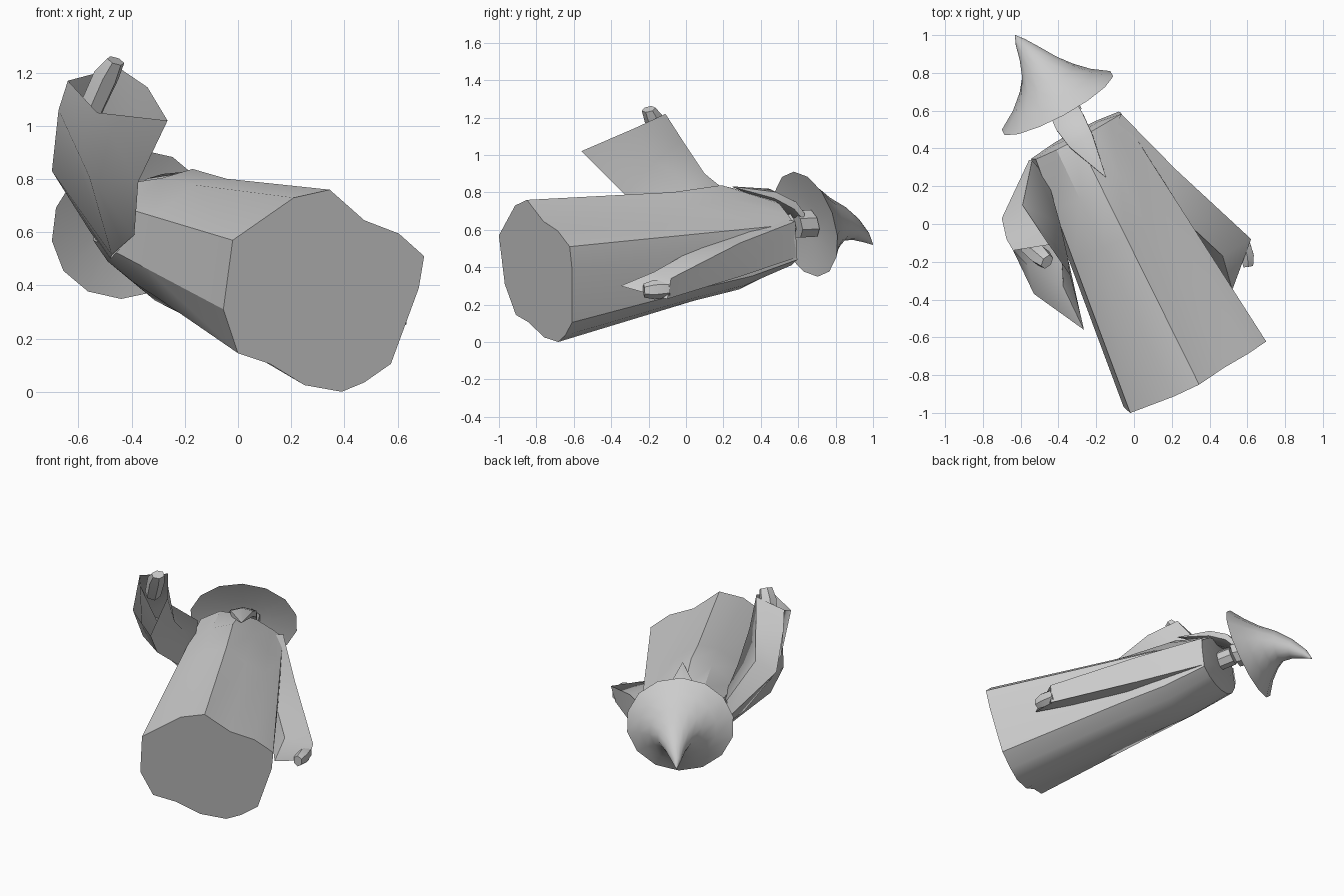
import bpy, bmesh, math
from mathutils import Vector

cube = bpy.data.objects.get("Cube")
if cube:
    bpy.data.objects.remove(cube, do_unlink=True)

grey = bpy.data.materials.new("plain grey")
grey.use_nodes = True
COLOUR = (0.6, 0.6, 0.6, 1)
grey.diffuse_color = COLOUR
grey.node_tree.nodes["Principled BSDF"].inputs["Base Color"].default_value = COLOUR


def loft(name, rings, cap_end=True, angle=30):
    """Skin a list of equal-length point rings."""
    bm = bmesh.new()
    rows = [[bm.verts.new(p) for p in ring] for ring in rings]
    n = len(rows[0])
    for a, b in zip(rows, rows[1:]):
        for i in range(n):
            j = (i + 1) % n
            bm.faces.new((a[i], a[j], b[j], b[i]))
    bm.faces.new(rows[0][::-1])
    if cap_end:
        bm.faces.new(rows[-1])
    bmesh.ops.recalc_face_normals(bm, faces=bm.faces)
    mesh = bpy.data.meshes.new(name)
    bm.to_mesh(mesh)
    bm.free()
    obj = bpy.data.objects.new(name, mesh)
    bpy.context.collection.objects.link(obj)
    mesh.materials.append(grey)
    bpy.ops.object.select_all(action='DESELECT')
    obj.select_set(True)
    bpy.context.view_layer.objects.active = obj
    bpy.ops.object.shade_smooth_by_angle(angle=math.radians(angle))


def oval(centre, normal, ru, rv, sides):
    """Ring of points around a centre, with its v axis leaning upward."""
    n = Vector(normal).normalized()
    u = n.cross(Vector((0, 0, 1))).normalized()
    v = u.cross(n)
    steps = [2 * math.pi * (i + 0.5) / sides for i in range(sides)]
    return [Vector(centre) + u * ru * math.cos(t) + v * rv * math.sin(t) for t in steps]


def tube(name, stations, sides, angle=30):
    """Loft of ovals; each station is (centre, normal, ru, rv)."""
    loft(name, [oval(*s, sides) for s in stations], angle=angle)


# Robe: hem and shoulder outlines on slanted planes, closed by a low collar
def slanted(points, offset, lean):
    return [Vector((x, offset + 0.51 * x - lean * z, z)) for x, z in points]

hem = slanted([(-.02, .57), (.21, .73), (.345, .76), (.475, .645), (.605, .595),
               (.70, .51), (.68, .39), (.575, .105), (.475, .035), (.39, 0),
               (.25, .025), (.12, .105), (0, .145), (-.055, .31)], -.882, .19)
shoulders = slanted([(-.52, .72), (-.41, .785), (-.30, .77), (-.21, .74), (-.13, .68),
                     (-.07, .63), (-.07, .55), (-.08, .44), (-.15, .41), (-.23, .40),
                     (-.33, .41), (-.42, .44), (-.49, .49), (-.545, .57)], .68, .1)
lift = [0, .03, .07, .04, 0, 0, 0, -.02, -.03, -.04, -.04, -.03, -.01, 0]

def between(t, strength):
    return [a.lerp(b, t) + Vector((0, 0, h * strength))
            for a, b, h in zip(hem, shoulders, lift)]

nape = Vector((-.33, .495, .61))
collar = [p.lerp(nape, .45) for p in shoulders]
loft("robe", [hem, between(.6, .5), between(.8, 1), shoulders, collar])

# Right sleeve, raised with a pointed open cuff
loft("right_sleeve", [
    [(-.41, .16, .56), (-.48, .24, .50), (-.555, .34, .60), (-.54, .335, .71), (-.46, .25, .68)],
    [(-.39, -.06, .59), (-.475, .05, .515), (-.70, .03, .83), (-.59, .10, .90), (-.39, .0, .79)],
    [(-.375, -.33, .79), (-.56, -.22, .81), (-.675, -.08, 1.06), (-.51, -.02, 1.08), (-.35, -.18, .95)],
    [(-.265, -.56, 1.02), (-.53, -.37, 1.05), (-.64, -.14, 1.17), (-.45, -.11, 1.22), (-.34, -.27, 1.145)],
], cap_end=False, angle=60)

# Left sleeve, lowered along the robe
loft("left_sleeve", [
    [(-.07, .585, .645), (-.07, .585, .45), (-.14, .40, .46), (-.12, .42, .68)],
    [(.22, .29, .53), (.22, .29, .35), (.16, .10, .36), (.16, .12, .54)],
    [(.62, -.08, .34), (.60, -.10, .23), (.52, -.35, .30), (.47, -.17, .375)],
], angle=50)

# Hands
raised = (.45, -.35, .82)
tube("right_hand", [((-.555, -.12, 1.06), raised, .05, .05),
                    ((-.495, -.17, 1.19), raised, .055, .05),
                    ((-.46, -.20, 1.245), raised, .042, .03)], 6)
lowered = (.15, -.98, -.05)
tube("left_hand", [((.58, -.09, .285), lowered, .035, .045),
                   ((.60, -.17, .28), lowered, .04, .052),
                   ((.605, -.225, .275), lowered, .03, .037)], 6)

# Head and neck
tilt = (-.46, .85, .25)
tube("neck", [((-.29, .42, .61), tilt, .06, .06), ((-.345, .56, .63), tilt, .06, .06)], 8)
tube("head", [((-.35, .58, .63), tilt, .085, .08),
              ((-.40, .67, .635), tilt, .085, .08)], 8)

# Beard flowing over the chest to a point
tube("beard", [((-.37, .60, .67), (.4, -.9, .2), .09, .035),
               ((-.34, .54, .73), (.5, -.8, .3), .095, .04),
               ((-.28, .44, .785), (.5, -.8, .2), .08, .035),
               ((-.15, .25, .83), (.5, -.85, .1), .002, .002)], 6)

# Hat: shallow underside, wide brim and drooping tip
tube("hat", [((-.42, .67, .64), tilt, .12, .11),
             ((-.405, .64, .63), tilt, .335, .29),
             ((-.43, .70, .64), tilt, .24, .21),
             ((-.46, .765, .645), tilt, .165, .145),
             ((-.50, .83, .635), (-.5, .84, 0), .11, .095),
             ((-.55, .90, .605), (-.5, .8, -.2), .065, .06),
             ((-.60, .96, .56), (-.5, .7, -.5), .03, .03),
             ((-.63, 1.0, .52), (-.5, .7, -.5), .001, .001)], 14, angle=50)
